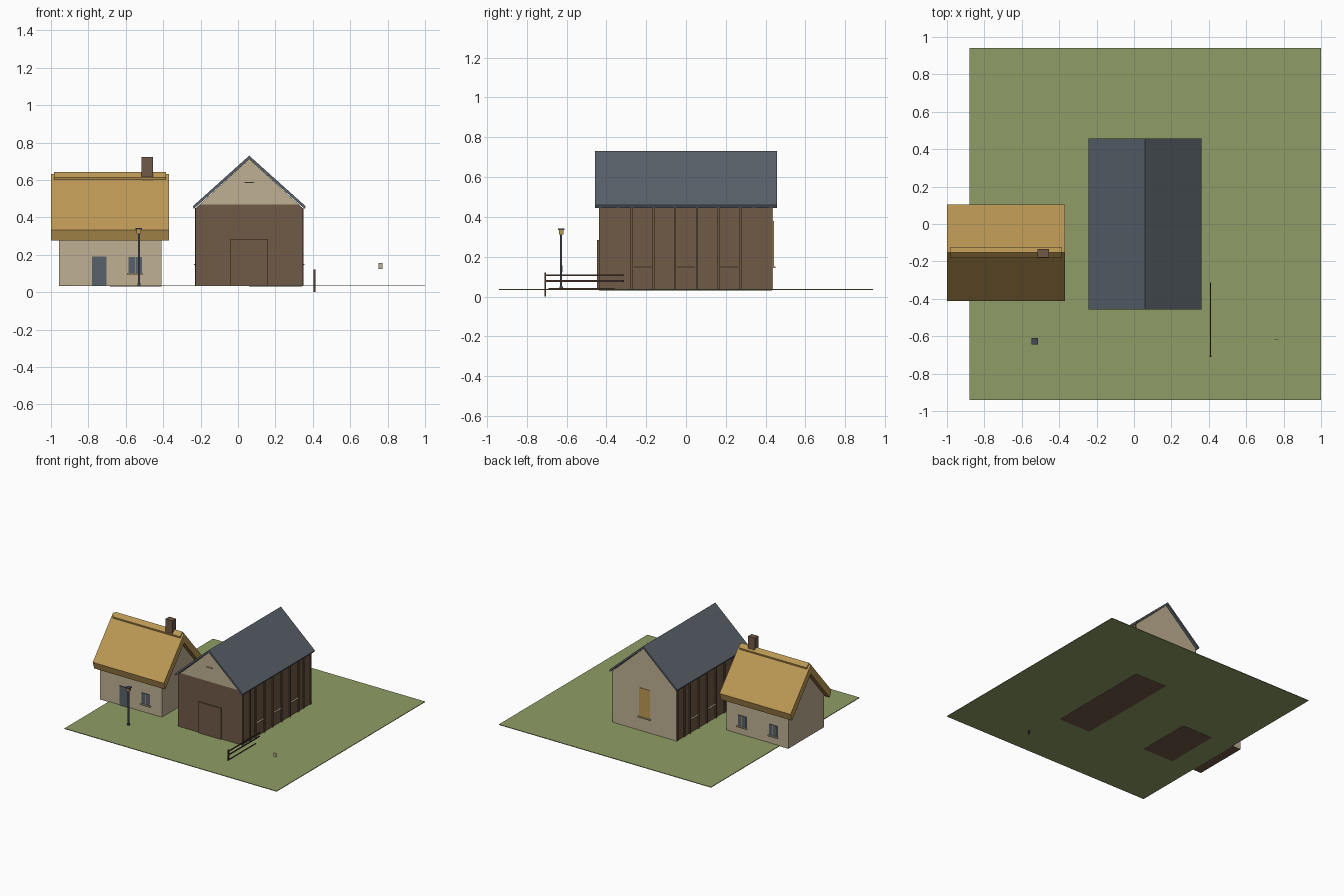
import bpy, bmesh

if "Cube" in bpy.data.objects:
    bpy.data.objects.remove(bpy.data.objects["Cube"], do_unlink=True)


def material(name, hex_code):
    srgb = [int(hex_code[i:i + 2], 16) / 255 for i in (0, 2, 4)]
    lin = [c / 12.92 if c <= 0.04045 else ((c + 0.055) / 1.055) ** 2.4 for c in srgb]
    m = bpy.data.materials.new(name)
    m.use_nodes = True
    m.diffuse_color = (*lin, 1)
    m.node_tree.nodes["Principled BSDF"].inputs["Base Color"].default_value = (*lin, 1)
    return m


grass = material("grass green", "8F9D66")
thatch = material("thatch gold", "BC9854")
plaster = material("plaster beige", "BFB092")
timber = material("timber brown", "705A46")
slate = material("slate grey", "59616A")
dark_wood = material("dark wood", "523D33")
iron = material("iron grey", "474B54")


def prism(name, mat, profile, axis, start, end):
    """Extrude a closed (horizontal, z) profile along x or y."""
    bm = bmesh.new()
    rings = []
    for d in (start, end):
        rings.append([bm.verts.new((d, a, z) if axis == "x" else (a, d, z)) for a, z in profile])
    n = len(profile)
    for ring in rings:
        bm.faces.new(ring)
    for i in range(n):
        j = (i + 1) % n
        bm.faces.new((rings[0][i], rings[0][j], rings[1][j], rings[1][i]))
    bmesh.ops.recalc_face_normals(bm, faces=bm.faces)
    mesh = bpy.data.meshes.new(name)
    bm.to_mesh(mesh)
    bm.free()
    mesh.materials.append(mat)
    obj = bpy.data.objects.new(name, mesh)
    bpy.context.collection.objects.link(obj)
    return obj


def box(name, mat, x, y, z):
    return prism(name, mat, [(x[0], z[0]), (x[1], z[0]), (x[1], z[1]), (x[0], z[1])], "y", *y)


def roof_profile(mid, half, eave, apex, inset, eave_in, apex_in):
    """Inverted V section with thickness."""
    return [(mid - half, eave), (mid, apex), (mid + half, eave),
            (mid + half - inset, eave_in), (mid, apex_in), (mid - half + inset, eave_in)]


G = 0.037  # ground level
box("ground", grass, (-0.88, 1.0), (-0.94, 0.94), (0.032, G))

# Barn body, gables and roof
BX, L, R, F, B = 0.06, -0.222, 0.342, -0.437, 0.432
prism("barn_walls", timber, [(L, 0.033), (R, 0.033), (R, 0.453), (BX, 0.711), (L, 0.453)], "y", F, B)
prism("barn_front_gable", plaster, [(BX - 0.262, 0.47), (BX + 0.262, 0.47), (BX, 0.711)], "y", F - 0.004, F)
prism("barn_back_gable", plaster, [(L, G), (R, G), (R, 0.453), (BX, 0.711), (L, 0.453)], "y", B, B + 0.005)
prism("barn_roof", slate, roof_profile(BX, 0.302, 0.459, 0.73, 0.006, 0.446, 0.711), "y", -0.457, 0.457)
box("barn_floor", timber, (BX, R), (F, B), (0.0305, 0.034))

# Barn openings
box("barn_door", timber, (-0.04, 0.16), (F - 0.009, F), (G, 0.285))
box("gable_vent_sill", plaster, (0.035, 0.085), (F - 0.014, F), (0.583, 0.588))
box("barn_back_window", thatch, (0.012, 0.108), (B, B + 0.009), (0.15, 0.38))
box("barn_back_sill", plaster, (0.005, 0.115), (B, B + 0.018), (0.144, 0.151))

# Barn side battens and sills
for side, wall, sign in (("right", L, -1), ("left", R, 1)):
    for i in range(3):
        y = (i - 1) * 0.217
        outer = sorted((wall, wall + sign * 0.013))
        box(f"barn_sill_{side}_{i}", plaster, outer, (y - 0.045, y + 0.045), (0.145, 0.151))
        for k, off in enumerate((-0.055, 0.055)):
            edge = sorted((wall, wall + sign * 0.009))
            box(f"barn_batten_{side}_{i}_{k}", timber, edge, (y + off - 0.006, y + off + 0.006), (G, 0.45))
    for k, y in enumerate((F + 0.006, -0.34, 0.34, B - 0.006)):
        edge = sorted((wall, wall + sign * 0.006))
        box(f"barn_corner_batten_{side}_{k}", timber, edge, (y - 0.006, y + 0.006), (G, 0.45))

# Cottage body and thatched roof
CY, CL, CR, CF, CB = -0.153, -0.957, -0.41, -0.378, 0.072
prism("cottage_walls", plaster, [(CF, 0.036), (CB, 0.036), (CB, 0.30), (CY, 0.585), (CF, 0.30)], "x", CL, CR)
box("cottage_base", timber, (CL, CR), (CF, CB), (0.033, 0.0365))
box("cottage_floor", timber, ((CL + CR) / 2, CR), (CF, CB), (0.0305, 0.034))
prism("thatched_roof", thatch, roof_profile(CY, 0.258, 0.332, 0.632, 0.018, 0.276, 0.558), "x", -1.0, -0.37)
prism("thatch_ridge", thatch, roof_profile(CY, 0.029, 0.614, 0.643, 0.003, 0.598, 0.62), "x", -0.983, -0.385)
box("chimney", timber, (-0.515, -0.455), (-0.18, -0.135), (0.56, 0.722))

# Cottage door and windows
box("cottage_door", slate, (-0.78, -0.702), (CF - 0.006, CF), (G, 0.192))


def window(name, x, wall, sign):
    def depth(d):
        return sorted((wall, wall + sign * d))
    box(name + "_glass", slate, (x - 0.036, x + 0.036), depth(0.005), (0.102, 0.188))
    box(name + "_bar", plaster, (x - 0.002, x + 0.002), depth(0.007), (0.102, 0.188))
    box(name + "_sill", plaster, (x - 0.043, x + 0.043), depth(0.016), (0.094, 0.102))


window("front_window", -0.55, CF, -1)
window("back_window_left", -0.55, CB, 1)
window("back_window_right", -0.825, CB, 1)

# Lamp post
LX, LY = -0.53, -0.627


def lamp_part(name, mat, r, z):
    box(name, mat, (LX - r, LX + r), (LY - r, LY + r), z)


lamp_part("lamp_pole", iron, 0.005, (G, 0.315))
lamp_part("lamp_glass", thatch, 0.012, (0.313, 0.334))
lamp_part("lamp_cap", iron, 0.017, (0.334, 0.342))
lamp_part("lamp_foot", iron, 0.008, (G, 0.05))

# Fence
box("fence_post", dark_wood, (0.404, 0.414), (-0.712, -0.702), (0.0, 0.12))
for i, z in enumerate((0.078, 0.108)):
    box(f"fence_rail_{i}", dark_wood, (0.406, 0.412), (-0.71, -0.312), (z - 0.004, z + 0.004))
box("fence_ground_board", dark_wood, (0.406, 0.412), (-0.69, -0.36), (G, 0.042))

# Small notice plate
box("notice_plate", plaster, (0.751, 0.773), (-0.62, -0.617), (0.124, 0.156))
